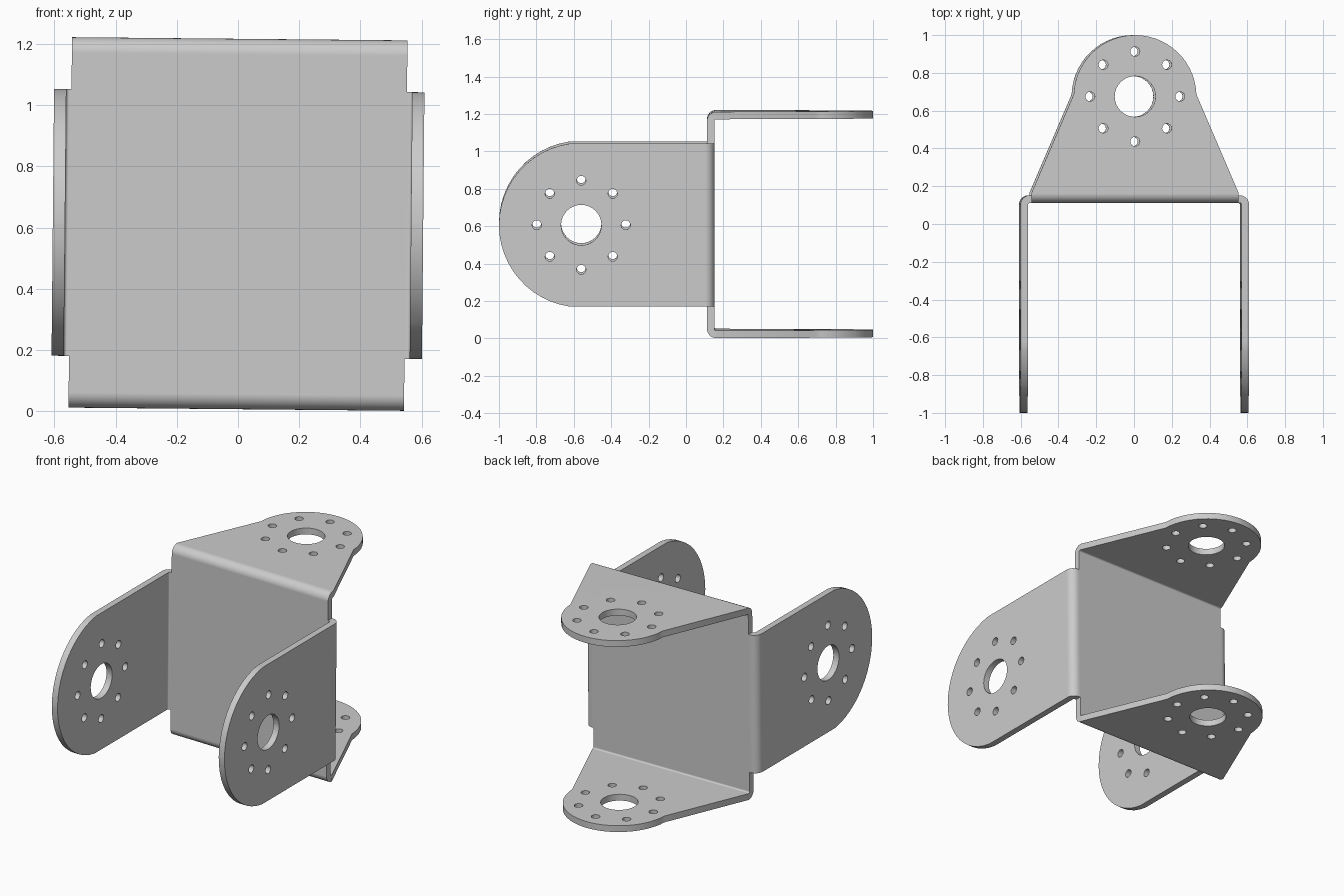
import bpy, bmesh
from math import cos, sin, radians
from mathutils import Matrix, Vector

old = bpy.data.objects.get("Cube")
if old:
    bpy.data.objects.remove(old)

# Sheet metal sizes
SHEET, BEND_IN = 0.04, 0.01
BEND_OUT = BEND_IN + SHEET
WEB_Y, WEB_HALF = 0.112, 0.548
BOTTOM, TOP = 0.007, 1.217
MID = (BOTTOM + TOP) / 2
SIDE_X = 0.605

steel = bpy.data.materials.new("light_grey_steel")
steel.use_nodes = True
grey = (0.6, 0.6, 0.6, 1)
steel.diffuse_color = grey
steel.node_tree.nodes["Principled BSDF"].inputs["Base Color"].default_value = grey


def arc(cx, cy, r, start, end, steps):
    angles = [radians(start + (end - start) * i / steps) for i in range(steps + 1)]
    return [(cx + r * cos(a), cy + r * sin(a)) for a in angles]


def circle(cx, cy, r, steps):
    return arc(cx, cy, r, 0, 360, steps)[:-1]


def hole_pattern(cx, cy):
    """Centre bore with a ring of eight screw holes."""
    ring = circle(cx, cy, 0.238, 8)
    return [circle(cx, cy, 0.108, 32)] + [circle(x, y, 0.025, 16) for x, y in ring]


def prism(name, loops, low, high, axes):
    """Fill the loops (inner ones become holes) and extrude along the third axis."""
    def place(u, v, w):
        values = dict(zip(axes, (u, v, w)))
        return Vector((values["x"], values["y"], values["z"]))

    bm = bmesh.new()
    for loop in loops:
        verts = [bm.verts.new(place(u, v, low)) for u, v in loop]
        for i, vert in enumerate(verts):
            bm.edges.new((verts[i - 1], vert))
    bmesh.ops.triangle_fill(bm, edges=bm.edges[:], use_beauty=True)
    top = bmesh.ops.extrude_face_region(bm, geom=bm.faces[:])["geom"]
    moved = [g for g in top if isinstance(g, bmesh.types.BMVert)]
    bmesh.ops.translate(bm, verts=moved, vec=place(0, 0, high - low))
    bmesh.ops.recalc_face_normals(bm, faces=bm.faces[:])
    mesh = bpy.data.meshes.new(name)
    bm.to_mesh(mesh)
    bm.free()
    mesh.materials.append(steel)
    ob = bpy.data.objects.new(name, mesh)
    bpy.context.collection.objects.link(ob)
    return ob


def trim(ob, outline):
    """Keep the part of the bent sheet inside the outline, then shade and tilt it."""
    outline.hide_render = True
    mod = ob.modifiers.new("outline", "BOOLEAN")
    mod.operation, mod.solver, mod.object = "INTERSECT", "EXACT", outline
    bpy.context.view_layer.update()
    graph = bpy.context.evaluated_depsgraph_get()
    mesh = bpy.data.meshes.new_from_object(ob.evaluated_get(graph))
    ob.modifiers.clear()
    ob.data = mesh
    bpy.data.objects.remove(outline)
    centre = Matrix.Translation((0, 0, MID))
    mesh.transform(centre @ Matrix.Rotation(0.0095, 4, "Y") @ centre.inverted())
    bpy.ops.object.select_all(action="DESELECT")
    ob.select_set(True)
    bpy.context.view_layer.objects.active = ob
    bpy.ops.object.shade_smooth_by_angle(angle=radians(30))
    weighted = ob.modifiers.new("flat_sheet_normals", "WEIGHTED_NORMAL")
    weighted.keep_sharp = True


# Web with upper and lower flanges: a bent U section
by = WEB_Y + BEND_OUT
hi, lo = TOP - BEND_OUT, BOTTOM + BEND_OUT
section = ([(1.1, TOP)] + arc(by, hi, BEND_OUT, 90, 180, 8)
           + arc(by, lo, BEND_OUT, 180, 270, 8)
           + [(1.1, BOTTOM), (1.1, BOTTOM + SHEET)]
           + arc(by, lo, BEND_IN, 270, 180, 8)
           + arc(by, hi, BEND_IN, 180, 90, 8) + [(1.1, TOP - SHEET)])
channel = prism("web_and_rear_flanges", [section], -0.7, 0.7, "yzx")

# Tapered flange outline with rounded tip
EAR_Y = 0.675
tapered = ([(-WEB_HALF, 0), (WEB_HALF, 0), (WEB_HALF, 0.165)]
           + arc(0, EAR_Y, 0.325, 2, 178, 28) + [(-WEB_HALF, 0.165)])
trim(channel, prism("rear_outline", [tapered] + hole_pattern(0, EAR_Y), -0.2, 1.5, "xyz"))

# Left and right flanges: mirrored hooks bent forward from the web
bx, hook_y = SIDE_X - BEND_OUT, WEB_Y + SHEET - BEND_OUT
hook = ([(WEB_HALF, WEB_Y)] + arc(bx, hook_y, BEND_IN, 90, 0, 8)
        + [(SIDE_X - SHEET, -1.1), (SIDE_X, -1.1)]
        + arc(bx, hook_y, BEND_OUT, 0, 90, 8) + [(WEB_HALF, WEB_Y + SHEET)])
mirrored = [(-x, y) for x, y in hook]
sides = prism("front_flanges", [hook, mirrored], -0.1, 1.4, "xyz")

# Straight flange outline with rounded front end
EAR_FRONT = -0.56
straight = [(0.3, MID + 0.436)] + arc(EAR_FRONT, MID, 0.44, 98, 262, 24) + [(0.3, MID - 0.436)]
trim(sides, prism("front_outline", [straight] + hole_pattern(EAR_FRONT, MID), -0.8, 0.8, "yzx"))
